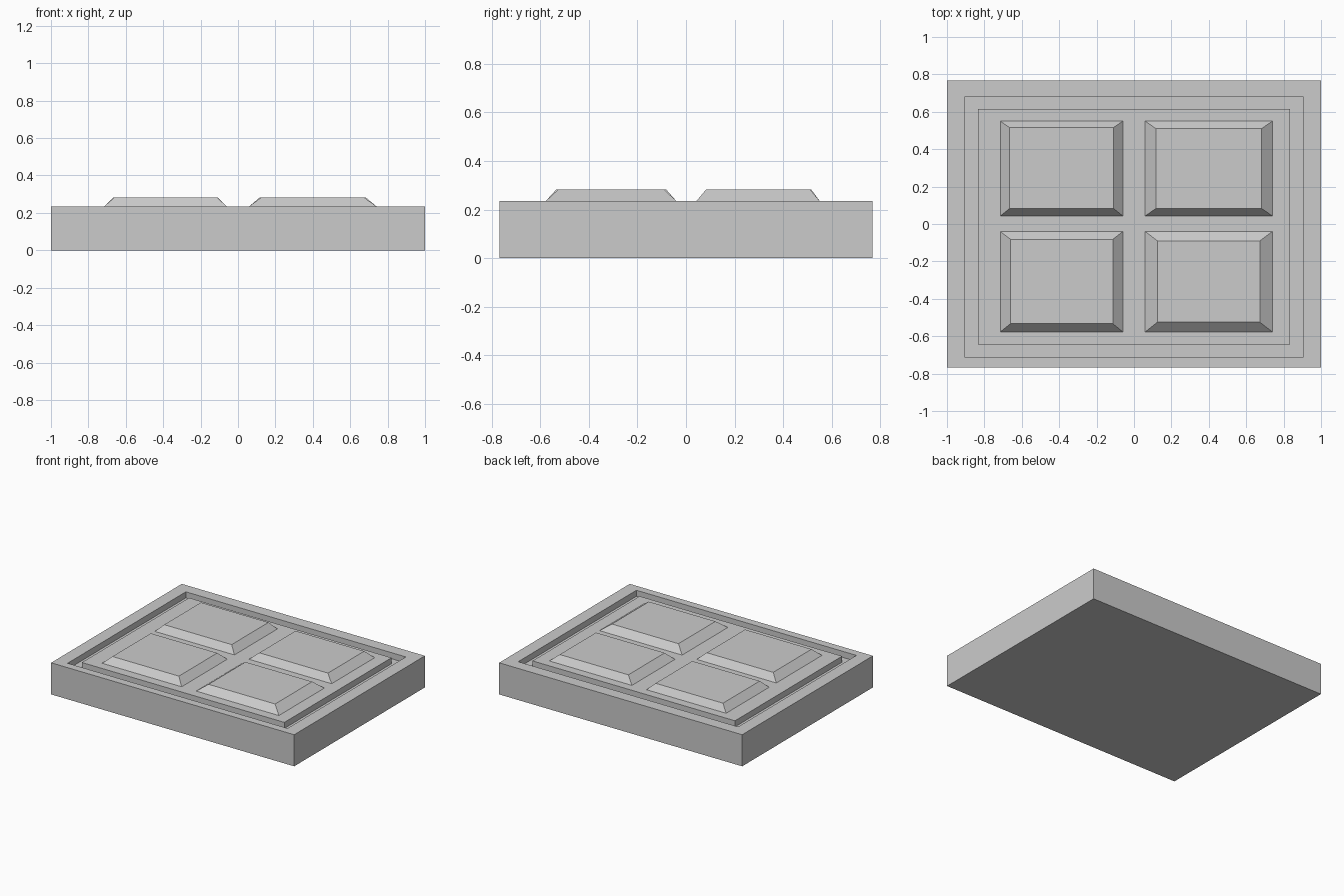
import bpy, bmesh

if "Cube" in bpy.data.objects:
    bpy.data.objects.remove(bpy.data.objects["Cube"])


def stacked_rects(name, rings):
    """Loft a closed solid through rectangles given as (x0, x1, y0, y1, z)."""
    bm = bmesh.new()
    loops = []
    for x0, x1, y0, y1, z in rings:
        corners = ((x0, y0), (x1, y0), (x1, y1), (x0, y1))
        loops.append([bm.verts.new((x, y, z)) for x, y in corners])
    for a, b in zip(loops, loops[1:]):
        for i in range(4):
            j = (i + 1) % 4
            bm.faces.new((a[i], a[j], b[j], b[i]))
    bm.faces.new(loops[0][::-1])
    bm.faces.new(loops[-1])
    bmesh.ops.recalc_face_normals(bm, faces=bm.faces[:])
    mesh = bpy.data.meshes.new(name)
    bm.to_mesh(mesh)
    bm.free()
    obj = bpy.data.objects.new(name, mesh)
    bpy.context.collection.objects.link(obj)
    return obj


TOP, FLOOR, PAD_TOP = 0.235, 0.19, 0.283

# Slab with a rectangular groove around a raised centre
outer = (-1, 1, -0.768, 0.768)
groove_out = (-0.905, 0.905, -0.71, 0.68)
groove_in = (-0.833, 0.833, -0.645, 0.614)
stacked_rects("slab", [
    (*outer, 0), (*outer, TOP),
    (*groove_out, TOP), (*groove_out, FLOOR),
    (*groove_in, FLOOR), (*groove_in, TOP),
])

# Four bevelled panels: foot rectangle and top rectangle
panels = {
    "panel_back_left": ((-0.715, -0.06, 0.043, 0.55), (-0.665, -0.11, 0.083, 0.515)),
    "panel_back_right": ((0.06, 0.74, 0.043, 0.55), (0.117, 0.682, 0.083, 0.51)),
    "panel_front_left": ((-0.715, -0.06, -0.577, -0.04), (-0.66, -0.113, -0.533, -0.082)),
    "panel_front_right": ((0.06, 0.74, -0.577, -0.04), (0.125, 0.673, -0.525, -0.09)),
}
for name, (foot, top) in panels.items():
    stacked_rects(name, [(*foot, TOP - 0.01), (*foot, TOP), (*top, PAD_TOP)])
